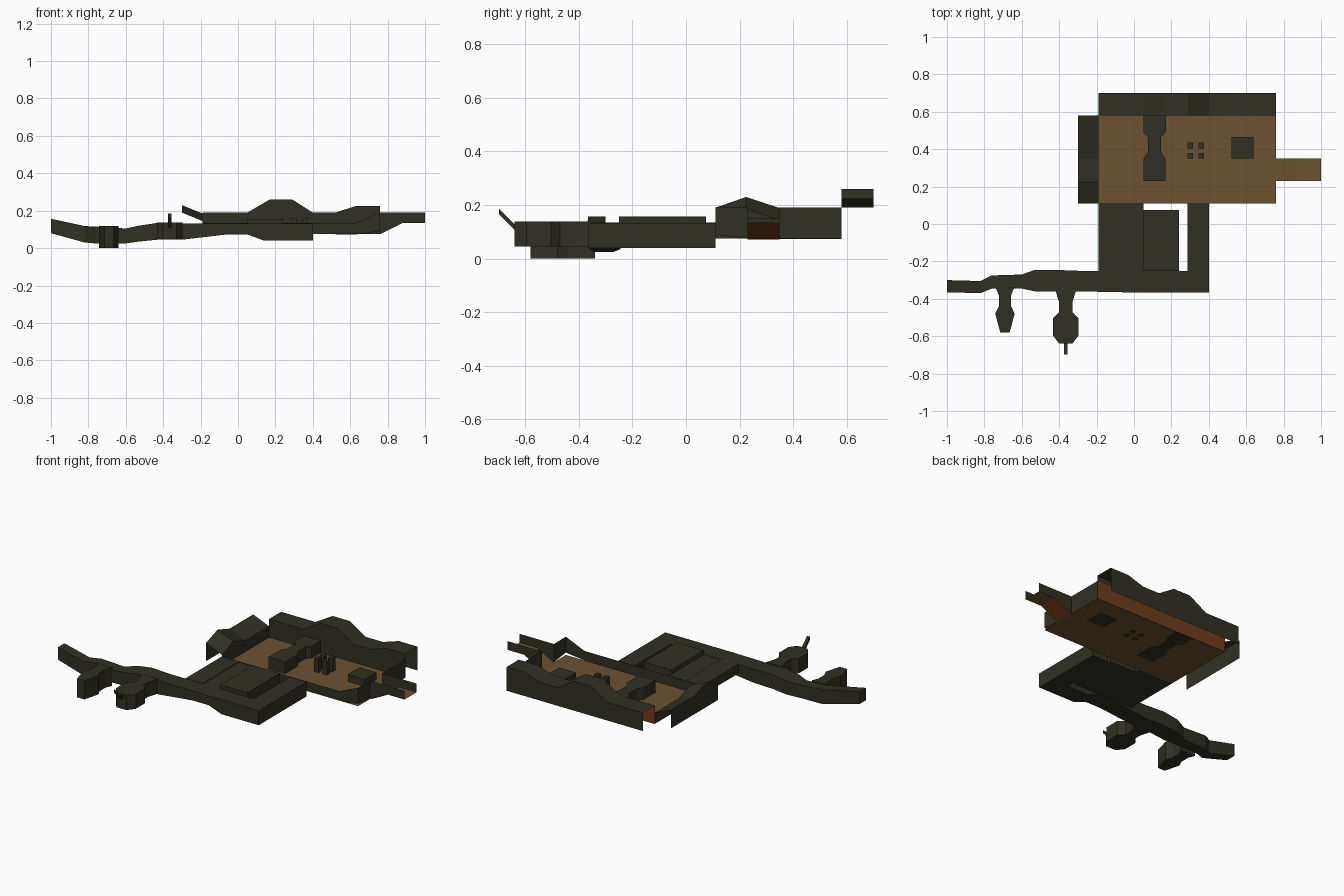
import bpy, bmesh

if "Cube" in bpy.data.objects:
    bpy.data.objects.remove(bpy.data.objects["Cube"])

def mat(name, c):
    m = bpy.data.materials.new(name)
    m.diffuse_color = (*c, 1)
    m.use_nodes = True
    m.node_tree.nodes["Principled BSDF"].inputs["Base Color"].default_value = m.diffuse_color
    return m

STONE = mat("dark_stone", (0.031, 0.030, 0.018))
EARTH = mat("brown_floor", (0.147, 0.085, 0.030))
RUST = mat("rust_backing", (0.16, 0.045, 0.010))

def finish(name, bm, m):
    me = bpy.data.meshes.new(name)
    bm.to_mesh(me)
    bm.free()
    me.materials.append(m)
    ob = bpy.data.objects.new(name, me)
    bpy.context.collection.objects.link(ob)
    return ob

def strip(name, a, b, m):
    """Open sheet between two polylines of equal length."""
    bm = bmesh.new()
    va = [bm.verts.new(p) for p in a]
    vb = [bm.verts.new(p) for p in b]
    for i in range(len(a) - 1):
        bm.faces.new((va[i], va[i + 1], vb[i + 1], vb[i]))
    return finish(name, bm, m)

def prism(name, outline, z0, z1, m=STONE):
    """Vertical extrusion of an xy outline."""
    bm = bmesh.new()
    lo = [bm.verts.new((x, y, z0)) for x, y in outline]
    hi = [bm.verts.new((x, y, z1)) for x, y in outline]
    n = len(outline)
    bm.faces.new(lo[::-1])
    bm.faces.new(hi)
    for i in range(n):
        j = (i + 1) % n
        bm.faces.new((lo[i], lo[j], hi[j], hi[i]))
    bmesh.ops.recalc_face_normals(bm, faces=bm.faces)
    return finish(name, bm, m)

def box(name, x0, x1, y0, y1, z0, z1, m=STONE):
    return prism(name, [(x0, y0), (x1, y0), (x1, y1), (x0, y1)], z0, z1, m)

def waisted(name, cx, half, z0, z1):
    """Plan shape mirrored about x = cx, from (y, half width) pairs."""
    left = [(cx - w, y) for y, w in half]
    right = [(cx + w, y) for y, w in reversed(half)]
    return prism(name, left + right, z0, z1)

X0, X1, Y0, Y1, ZF = -0.19, 0.76, 0.11, 0.58, 0.075

# room floor and the ramp leading out to the right
strip("room_floor", [(X0, Y0, ZF), (X1, Y0, ZF)], [(X0, Y1, ZF), (X1, Y1, ZF)], EARTH)
ramp = [(X1, ZF), (0.88, 0.135), (1.0, 0.135)]
strip("exit_ramp", [(x, 0.23, z) for x, z in ramp], [(x, 0.35, z) for x, z in ramp], EARTH)
strip("exit_ramp_underside", [(x, 0.23, z - 0.003) for x, z in ramp[:2]],
      [(x, 0.35, z - 0.003) for x, z in ramp[:2]], RUST)
for side, y in (("front", 0.23), ("back", 0.35)):
    strip("exit_wall_" + side, [(x, y, z) for x, z in ramp], [(x, y, 0.19) for x, z in ramp], STONE)

# back wall: inner face, wavy ledge, outer face
wave = [(X0, 0.19), (0.05, 0.19), (0.17, 0.26), (0.29, 0.26), (0.40, 0.19),
        (0.52, 0.19), (0.63, 0.225), (X1, 0.225)]
strip("back_wall_inner", [(x, Y1, ZF) for x, z in wave], [(x, Y1, z) for x, z in wave], STONE)
strip("back_wall_backing", [(X0, Y1 + 0.004, ZF), (X1, Y1 + 0.004, ZF)],
      [(X0, Y1 + 0.004, 0.188), (X1, Y1 + 0.004, 0.188)], RUST)
strip("back_ledge", [(x, Y1, z) for x, z in wave], [(x, 0.70, z) for x, z in wave], STONE)
strip("back_wall_outer", [(x, 0.70, z) for x, z in wave], [(x, 0.70, ZF) for x, z in wave], STONE)

# left wall: inner face, sloping ledge, outer face
hump = [(Y0, 0.19), (0.225, 0.23), (0.345, 0.19), (Y1, 0.19)]
inner = [(X0, y, z - 0.045) for y, z in hump]
outer = [(-0.30, y, z) for y, z in hump]
strip("left_wall_inner", [(X0, y, ZF) for y, z in hump], inner, STONE)
strip("left_ledge", inner, outer, STONE)
strip("left_wall_outer", outer, [(-0.30, y, ZF) for y, z in hump], STONE)

# right wall on both sides of the exit, and the low front wall
for side, y0, y1, zb in (("front", Y0, 0.23, 0.09), ("back", 0.35, Y1, ZF)):
    strip("right_wall_" + side, [(X1, y0, zb), (X1, y1, ZF)], [(X1, y0, 0.19), (X1, y1, 0.19)], STONE)
front = [(X0, ZF, 0.135), (0.52, ZF, 0.135), (0.63, ZF, 0.135), (X1, 0.09, 0.19)]
strip("front_wall", [(x, Y0, a) for x, a, b in front], [(x, Y0, b) for x, a, b in front], STONE)

# furniture of the room: walkway, four pillars, block
waisted("walkway", 0.11, [(0.23, 0.058), (0.35, 0.058), (0.385, 0.035), (0.465, 0.035),
                          (0.49, 0.06), (Y1, 0.06)], ZF - 0.002, 0.15)
for i, x in enumerate((0.30, 0.36)):
    for j, y in enumerate((0.365, 0.42)):
        box(f"pillar_{i}{j}", x - 0.015, x + 0.015, y - 0.015, y + 0.015, ZF - 0.002, 0.16)
box("block", 0.52, 0.64, 0.35, 0.465, ZF - 0.002, 0.12)

# long winding passage, lofted through rectangular sections
sections = [(-1, -0.365, -0.30, 0.08, 0.157), (-0.82, -0.37, -0.305, 0.03, 0.118),
            (-0.76, -0.345, -0.275, 0.025, 0.115), (-0.60, -0.345, -0.27, 0.025, 0.105),
            (-0.53, -0.36, -0.245, 0.035, 0.12), (-0.43, -0.36, -0.245, 0.045, 0.135),
            (-0.30, -0.36, -0.25, 0.045, 0.132), (-0.06, -0.365, -0.25, 0.073, 0.132),
            (0.05, -0.365, -0.25, 0.073, 0.132), (0.14, -0.365, -0.25, 0.04, 0.132),
            (0.40, -0.365, -0.25, 0.04, 0.132)]
bm = bmesh.new()
rings = [[bm.verts.new(p) for p in ((x, a, c), (x, b, c), (x, b, d), (x, a, d))]
         for x, a, b, c, d in sections]
for r, s in zip(rings, rings[1:]):
    for k in range(4):
        bm.faces.new((r[k], r[(k + 1) % 4], s[(k + 1) % 4], s[k]))
bm.faces.new(rings[0])
bm.faces.new(rings[-1])
bmesh.ops.recalc_face_normals(bm, faces=bm.faces)
finish("winding_passage", bm, STONE)

# passages joining the winding passage to the room
box("left_passage", X0, -0.07, -0.25, Y0, 0.075, 0.134)
box("filler_passage", -0.07, 0.05, -0.25, Y0, 0.075, 0.130)
box("middle_passage", 0.05, 0.24, -0.25, 0.075, 0.075, 0.157)
box("right_passage", 0.285, 0.40, -0.25, Y0, 0.04, 0.132)

# two side niches and the slanted spike
waisted("narrow_niche", -0.69, [(-0.58, 0.025), (-0.48, 0.052), (-0.44, 0.033),
                                (-0.38, 0.033), (-0.34, 0.05)], 0.0, 0.118)
waisted("round_niche", -0.365, [(-0.64, 0.035), (-0.595, 0.069), (-0.505, 0.069),
                                (-0.47, 0.035), (-0.42, 0.035), (-0.355, 0.055)], 0.045, 0.138)
bm = bmesh.new()
ends = [[bm.verts.new((-0.365 + sx * 0.01, y, z + dz)) for sx, dz in ((-1, 0), (1, 0), (1, 0.02), (-1, 0.02))]
        for y, z in ((-0.638, 0.105), (-0.698, 0.165))]
for k in range(4):
    bm.faces.new((ends[0][k], ends[0][(k + 1) % 4], ends[1][(k + 1) % 4], ends[1][k]))
for e in ends:
    bm.faces.new(e)
bmesh.ops.recalc_face_normals(bm, faces=bm.faces)
finish("spike", bm, STONE)
